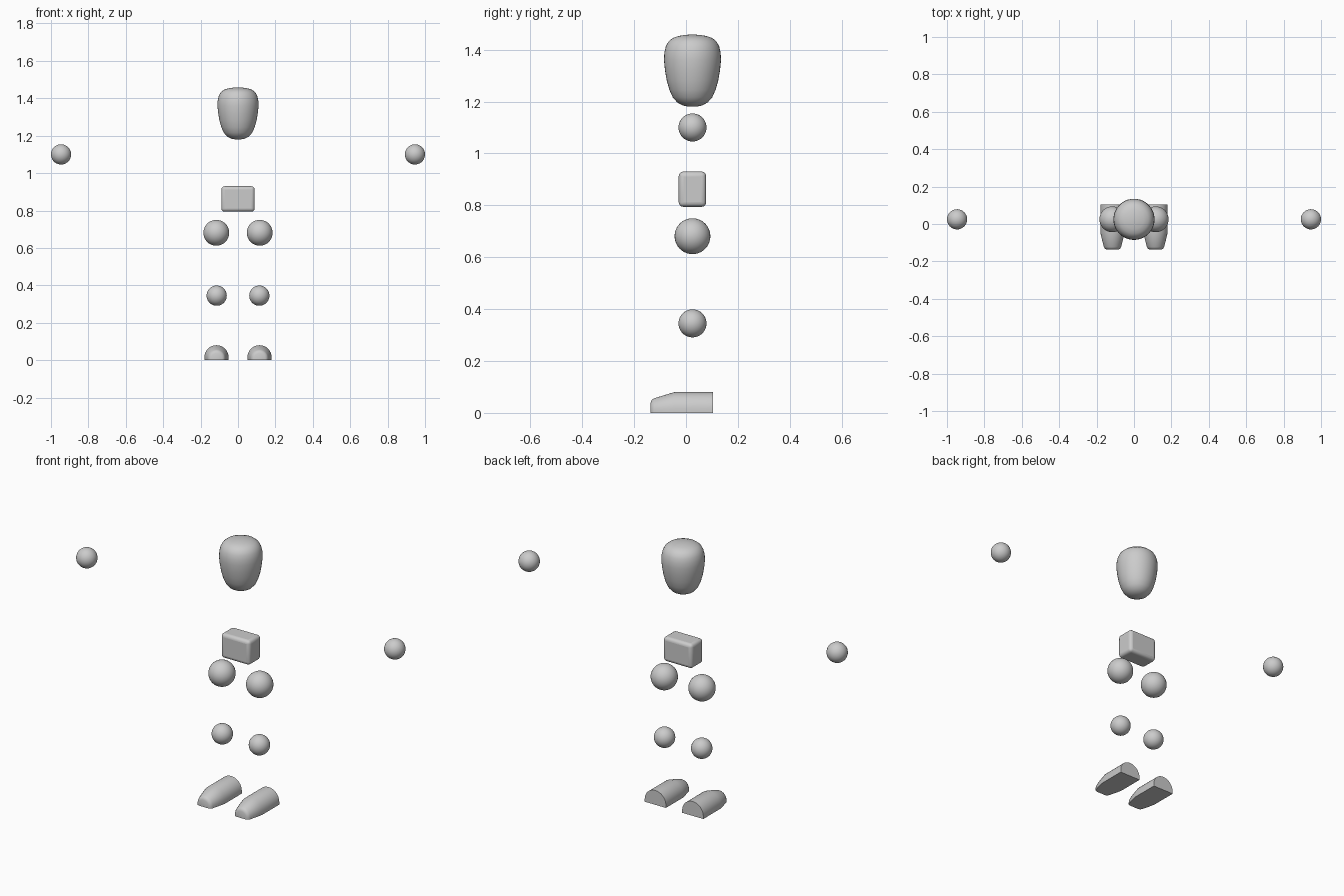
import bpy, bmesh, math

if "Cube" in bpy.data.objects:
    bpy.data.objects.remove(bpy.data.objects["Cube"])

grey = bpy.data.materials.new("grey")
grey.diffuse_color = (0.6, 0.6, 0.6, 1)
grey.use_nodes = True
grey.node_tree.nodes["Principled BSDF"].inputs["Base Color"].default_value = grey.diffuse_color
CY = 0.025  # depth of the body axis


def finish(ob, name, angle=40):
    ob.name = name
    ob.data.materials.clear()
    ob.data.materials.append(grey)
    bpy.ops.object.select_all(action='DESELECT')
    ob.select_set(True)
    bpy.context.view_layer.objects.active = ob
    bpy.ops.object.shade_smooth_by_angle(angle=math.radians(angle))


def ball(name, x, z, r):
    bpy.ops.mesh.primitive_uv_sphere_add(segments=32, ring_count=20, radius=r, location=(x, CY, z))
    finish(bpy.context.object, name)


def loft(name, rings, closed_ends=True):
    """Skin a list of equal-length point rings."""
    bm = bmesh.new()
    vs = [[bm.verts.new(p) for p in ring] for ring in rings]
    n = len(vs[0])
    for a, b in zip(vs, vs[1:]):
        for i in range(n):
            j = (i + 1) % n
            bm.faces.new((a[i], a[j], b[j], b[i]))
    if closed_ends:
        bm.faces.new(vs[0])
        bm.faces.new(vs[-1])
    bmesh.ops.recalc_face_normals(bm, faces=bm.faces)
    me = bpy.data.meshes.new(name)
    bm.to_mesh(me)
    bm.free()
    ob = bpy.data.objects.new(name, me)
    bpy.context.collection.objects.link(ob)
    finish(ob, name)
    return ob


# head: lathed profile (radius, height), wide at the brow and narrow at the chin
profile = [(0.012, 1.180), (0.035, 1.184), (0.058, 1.196), (0.076, 1.216), (0.089, 1.245),
           (0.099, 1.280), (0.106, 1.320), (0.110, 1.360), (0.1085, 1.388), (0.103, 1.412),
           (0.093, 1.431), (0.076, 1.445), (0.052, 1.453), (0.025, 1.457), (0.008, 1.458)]
N = 40
loft("head", [[(r * math.cos(2 * math.pi * i / N), CY + r * math.sin(2 * math.pi * i / N), z)
               for i in range(N)] for r, z in profile])

# pelvis: rounded block
bpy.ops.mesh.primitive_cube_add(size=1, location=(0, CY, 0.862))
pelvis = bpy.context.object
pelvis.scale = (0.178, 0.106, 0.136)
bpy.ops.object.transform_apply(location=False, rotation=False, scale=True)
bevel = pelvis.modifiers.new("rounding", 'BEVEL')
bevel.width = 0.018
bevel.segments = 4
finish(pelvis, "pelvis", 50)

# foot sections from heel to toe: (depth, half width, height)
sections = [(0.105, 0.065, 0.080), (-0.045, 0.065, 0.080), (-0.085, 0.056, 0.068),
            (-0.123, 0.046, 0.056), (-0.132, 0.041, 0.050), (-0.137, 0.030, 0.038)]


def foot_ring(cx, y, w, h):
    side = 0.015 * h / 0.08
    pts = [(cx + w, y, 0), (cx - w, y, 0)]
    for i in range(17):
        a = math.pi * (1 - i / 16)
        pts.append((cx + w * math.cos(a), y, side + (h - side) * math.sin(a)))
    return pts


# paired joints, hands and feet
for label, s in (("left", 1), ("right", -1)):
    ball(label + "_hand", s * 0.946, 1.10, 0.054)
    ball(label + "_hip", s * 0.116, 0.681, 0.069)
    ball(label + "_knee", s * 0.114, 0.345, 0.054)
    loft(label + "_foot", [foot_ring(s * 0.115, *sec) for sec in sections])
